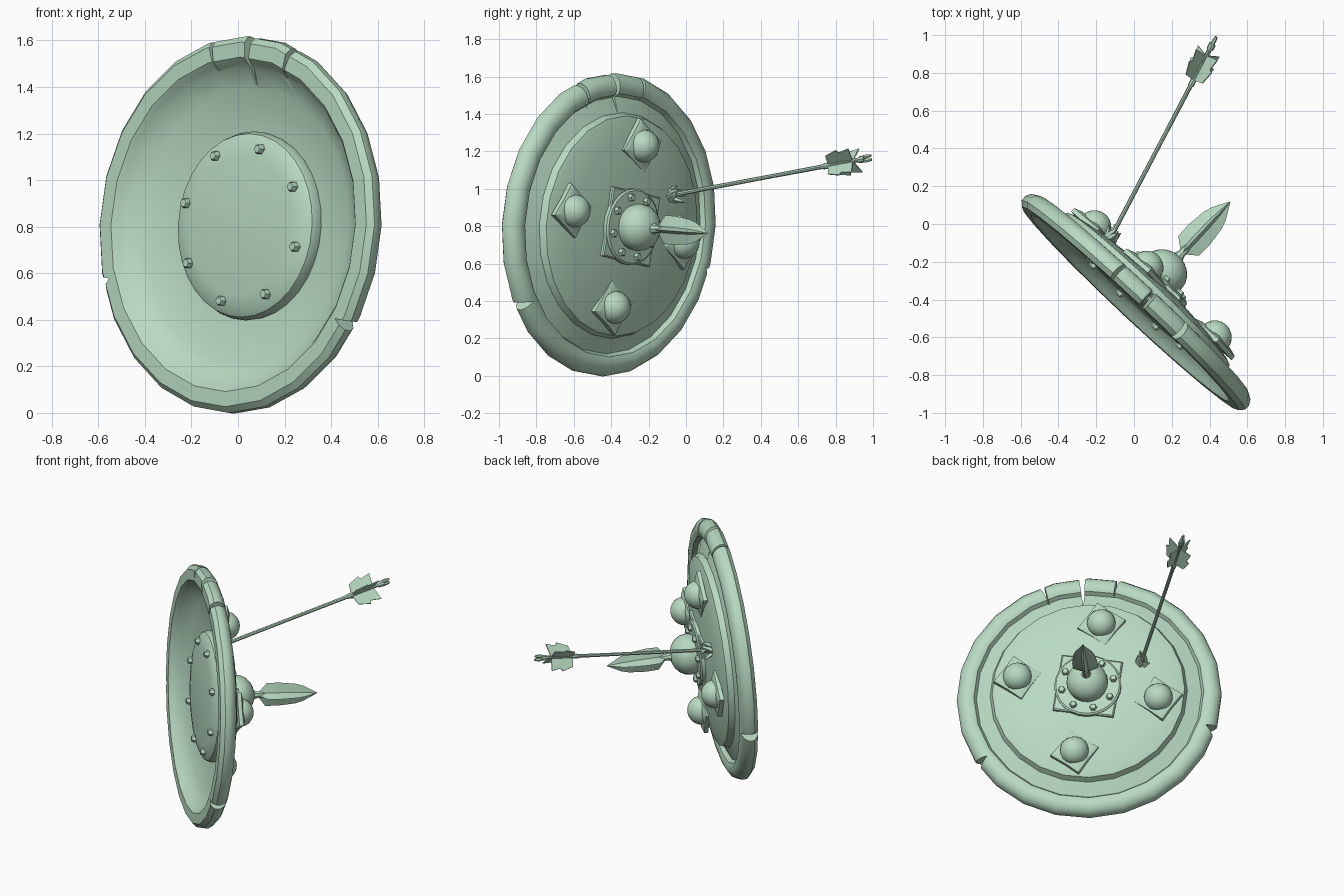
import bpy, bmesh, math, random
from mathutils import Matrix, Vector

if "Cube" in bpy.data.objects:
    bpy.data.objects.remove(bpy.data.objects["Cube"])

random.seed(4)
green = bpy.data.materials.new("pale_green")
green.diffuse_color = (0.48, 0.70, 0.54, 1)
green.use_nodes = True
green.node_tree.nodes["Principled BSDF"].inputs["Base Color"].default_value = green.diffuse_color

# Shield frame: local z is the outward axis, leaning slightly downward
TILT = math.radians(3.6)
c, s = math.cos(TILT), math.sin(TILT)
across = Vector((-0.73, 0.685, 0)).normalized()
flat_axis = Vector((0.685, 0.73, 0)).normalized()
axis = flat_axis * c - Vector((0, 0, s))
up = axis.cross(across)
SHIELD = Matrix((across, up, axis)).transposed().to_4x4()
SHIELD.translation = (-0.021, -0.447, 0.81)


def make(name, bm, matrix=SHIELD, angle=35):
    bmesh.ops.recalc_face_normals(bm, faces=bm.faces)
    me = bpy.data.meshes.new(name)
    bm.to_mesh(me)
    bm.free()
    me.materials.append(green)
    ob = bpy.data.objects.new(name, me)
    bpy.context.collection.objects.link(ob)
    ob.matrix_world = matrix
    bpy.ops.object.select_all(action='DESELECT')
    ob.select_set(True)
    bpy.context.view_layer.objects.active = ob
    if angle:
        bpy.ops.object.shade_smooth_by_angle(angle=math.radians(angle))
    return ob


def loft(bm, rings, closed=False):
    """Skin rings of points; ends are capped unless the loft is closed."""
    vs = [[bm.verts.new(p) for p in ring] for ring in rings]
    n = len(vs[0])
    pairs = list(zip(vs, vs[1:])) + ([(vs[-1], vs[0])] if closed else [])
    for a, b in pairs:
        for i in range(n):
            j = (i + 1) % n
            bm.faces.new((a[i], a[j], b[j], b[i]))
    if not closed:
        bm.faces.new(vs[0][::-1])
        bm.faces.new(vs[-1])


def circle(r, z, n, start=0.0, inner=1.0, at=(0, 0)):
    """Ring of n points; odd points scaled by inner to make a star."""
    return [(at[0] + r * (inner if i % 2 else 1) * math.cos(start + math.tau * i / n),
             at[1] + r * (inner if i % 2 else 1) * math.sin(start + math.tau * i / n), z)
            for i in range(n)]


def lathe(name, profile, n=24, at=(0, 0), start=0.0, inner=1.0, matrix=SHIELD, angle=35):
    bm = bmesh.new()
    loft(bm, [circle(r, z, n, start, inner, at) for r, z in profile])
    return make(name, bm, matrix, angle)


def polar(r, deg):
    return r * math.cos(math.radians(deg)), r * math.sin(math.radians(deg))


# Shield shell: inside bowl, rolled rim, groove and raised centre in one turned profile
shell_profile = [(0.01, 0.135), (0.40, 0.125), (0.60, 0.085), (0.68, 0.045), (0.70, 0.02),
                 (0.72, 0.0), (0.785, 0.0), (0.81, 0.025), (0.812, 0.055), (0.795, 0.085),
                 (0.765, 0.103), (0.73, 0.106), (0.705, 0.095), (0.69, 0.07), (0.605, 0.105),
                 (0.59, 0.142), (0.57, 0.15), (0.44, 0.175), (0.22, 0.2), (0.01, 0.207)]
shell = lathe("shield_shell", shell_profile)

# Cracks and chips cut from the rim: angle, tip radius, half width
for deg, tip, half in [(77, 0.68, 0.022), (93, 0.60, 0.035), (111, 0.67, 0.03),
                       (-18, 0.755, 0.10), (213, 0.745, 0.07)]:
    bm = bmesh.new()
    rot = Matrix.Rotation(math.radians(deg), 3, 'Z')
    tri = [(tip, 0), (0.9, -half), (0.9, half * 0.7)]
    loft(bm, [[rot @ Vector((x, y, z)) for x, y in tri] for z in (-0.1, 0.25)])
    cutter = make("rim_cutter", bm, SHIELD, 0)
    cutter.hide_render = True
    bpy.context.view_layer.objects.active = shell
    mod = shell.modifiers.new("crack", 'BOOLEAN')
    mod.operation, mod.solver, mod.object = 'DIFFERENCE', 'EXACT', cutter
    bpy.ops.object.modifier_apply(modifier=mod.name)
    bpy.data.objects.remove(cutter)

# Padded plate inside the bowl
lathe("inner_plate", [(0.40, 0.14), (0.407, 0.105), (0.395, 0.075), (0.365, 0.057),
                      (0.30, 0.046), (0.01, 0.04)], 32)


def bolts(name, radius, z0, z1, start):
    for i in range(8):
        at = polar(radius, start + 45 * i)
        lathe(name, [(0.023, z0), (0.023, z0 + 0.7 * (z1 - z0)), (0.017, z1)], 6, at)


bolts("inner_bolt", 0.34, 0.07, 0.028, 16)
bolts("centre_bolt", 0.162, 0.21, 0.25, 12)

# Centre mount: cornered plate, round plate
lathe("centre_corner_plate", [(0.265, 0.185), (0.265, 0.212), (0.255, 0.218)], 8,
      start=math.radians(36), inner=0.72)
lathe("centre_round_plate", [(0.205, 0.19), (0.205, 0.222), (0.195, 0.23), (0.01, 0.235)])


def dome(name, at, z, r, h):
    steps = [math.radians(a) for a in (-25, 0, 18, 36, 54, 70, 82, 89)]
    lathe(name, [(r * math.cos(a), z + h * math.sin(a)) for a in steps], 20, at)


dome("centre_dome", (0, 0), 0.265, 0.128, 0.115)

# Four outer domes on pointed plates
for i in range(4):
    deg = -11 + 90 * i
    at = polar(0.44, deg)
    lathe("outer_dome_plate", [(0.15, 0.165), (0.148, 0.19), (0.105, 0.205)], 8, at,
          math.radians(deg + 20), 0.68)
    dome("outer_dome", at, 0.195, 0.089, 0.085)

# Finned spike on the centre dome
lathe("spike_neck", [(0.035, 0.36), (0.022, 0.40), (0.022, 0.46)], 8)
lathe("spike_blade", [(0.018, 0.41), (0.076, 0.455), (0.078, 0.53), (0.066, 0.64),
                      (0.05, 0.69), (0.002, 0.775)], 8, inner=0.3, angle=20)

# Arrow frame: local z runs from the shield to the nock
foot, end = Vector((-0.13, -0.085, 0.965)), Vector((0.43, 0.98, 1.165))
ARROW = (end - foot).to_track_quat('Z', 'Y').to_matrix().to_4x4()
ARROW.translation = foot
L = (end - foot).length
lathe("arrow_shaft", [(0.012, 0), (0.011, L * 0.5), (0.012, L - 0.29), (0.016, L - 0.28),
                      (0.016, L - 0.25), (0.012, L - 0.24), (0.012, L - 0.07),
                      (0.019, L - 0.06), (0.019, L - 0.03)], 8, matrix=ARROW)

# Forked nock
for side in (-1, 1):
    lathe("arrow_nock", [(0.01, L - 0.035), (0.011, L - 0.01), (0.007, L + 0.012)], 6,
          (0, side * 0.011), matrix=ARROW)

# Swept feathers
feather = [(0.005, L - 0.25), (0.07, L - 0.235), (0.095, L - 0.16), (0.075, L - 0.15),
           (0.09, L - 0.085), (0.005, L - 0.10)]
for i in range(4):
    bm = bmesh.new()
    rot = Matrix.Rotation(math.radians(45 + 90 * i), 3, 'Z')
    loft(bm, [[rot @ Vector((x, y, z)) for x, z in feather] for y in (-0.003, 0.003)])
    make("arrow_feather", bm, ARROW, 0)

# Splinters around the arrow hole
for i in range(6):
    at = polar(0.022, 60 * i)
    lean = Matrix.Rotation(random.uniform(-0.5, 0.5), 4, 'X') @ Matrix.Rotation(
        random.uniform(-0.5, 0.5), 4, 'Y')
    lathe("arrow_splinter", [(0.018, -0.01), (0.014, 0.04), (0.003, random.uniform(0.06, 0.09))],
          4, at, matrix=ARROW @ lean, angle=0)
